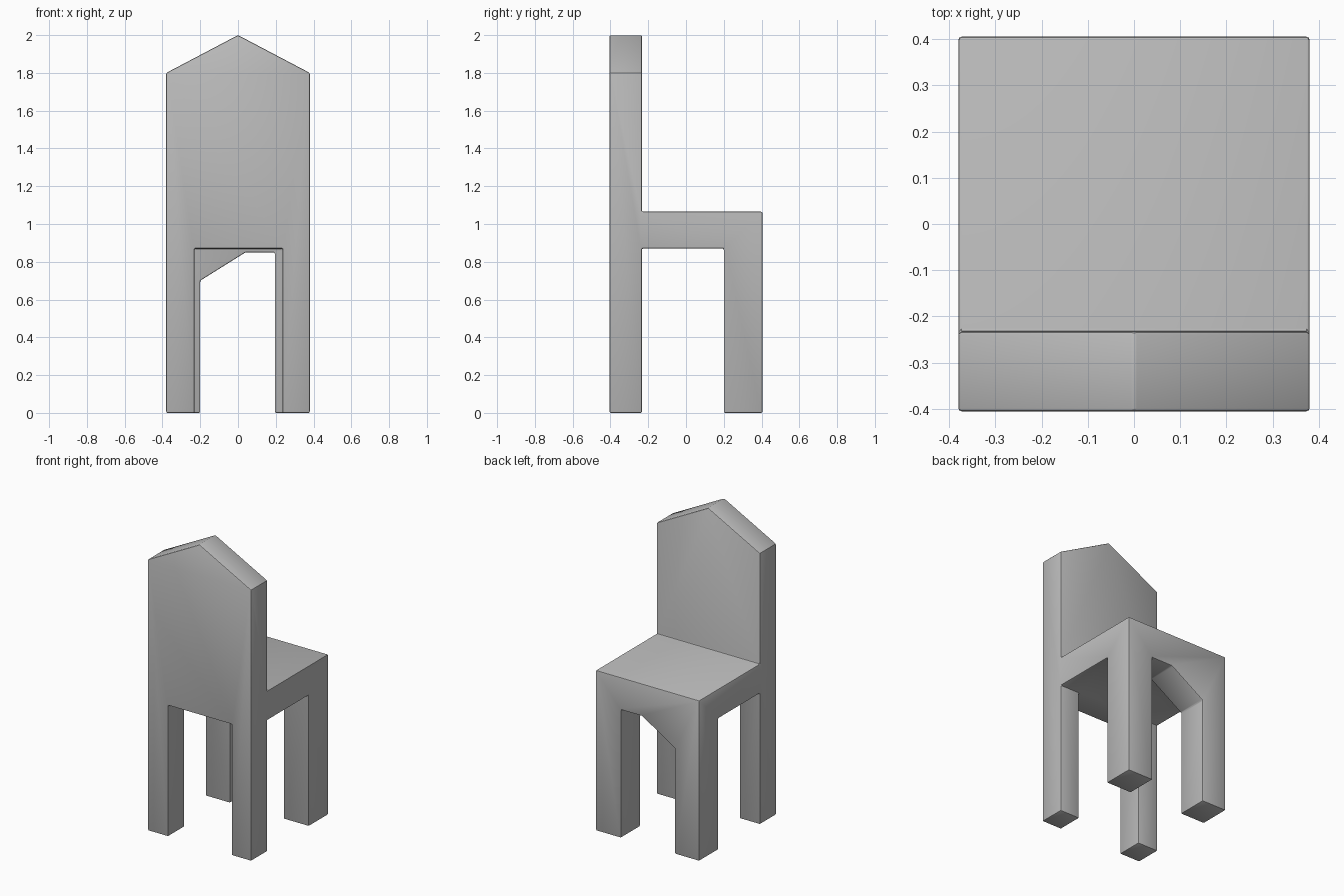
import bpy
import bmesh
import math

if "Cube" in bpy.data.objects:
    bpy.data.objects.remove(bpy.data.objects["Cube"], do_unlink=True)

GREY = (0.5, 0.5, 0.5, 1)
mat = bpy.data.materials.new("plain grey")
mat.use_nodes = True
mat.diffuse_color = GREY
mat.node_tree.nodes["Principled BSDF"].inputs["Base Color"].default_value = GREY

W = 0.38        # half width
D = 0.405       # half depth
SEAT = 1.065    # seat height
UNDER = 0.87    # underside of the seat


def panel(name, outline, y0, y1):
    """Extrude an x-z outline from y0 to y1."""
    bm = bmesh.new()
    face = bm.faces.new([bm.verts.new((x, y0, z)) for x, z in outline])
    ext = bmesh.ops.extrude_face_region(bm, geom=[face])
    verts = [v for v in ext["geom"] if isinstance(v, bmesh.types.BMVert)]
    bmesh.ops.translate(bm, verts=verts, vec=(0, y1 - y0, 0))
    bmesh.ops.recalc_face_normals(bm, faces=bm.faces)
    mesh = bpy.data.meshes.new(name)
    bm.to_mesh(mesh)
    bm.free()
    mesh.materials.append(mat)
    ob = bpy.data.objects.new(name, mesh)
    bpy.context.collection.objects.link(ob)
    return ob


# Tall backrest with pointed top and its two legs
chair = panel("chair_body", [
    (-W, 0), (-0.23, 0), (-0.23, UNDER), (0.235, UNDER), (0.235, 0), (W, 0),
    (W, 1.8), (0, 2), (-W, 1.8)], -D, -0.233)

# Opposite pair of legs under an apron, with a brace in one corner
legs = panel("leg_frame", [
    (-W, 0), (-0.2, 0), (-0.2, 0.7), (0.04, 0.85), (0.195, 0.85), (0.195, 0),
    (W, 0), (W, SEAT), (-W, SEAT)], 0.2, D)

# Thick seat joining the two frames
seat = panel("seat", [(-W, UNDER), (W, UNDER), (W, SEAT), (-W, SEAT)], -0.3, 0.3)

# Fuse the parts and soften the edges slightly
for part in (seat, legs):
    fuse = chair.modifiers.new("fuse " + part.name, 'BOOLEAN')
    fuse.operation = 'UNION'
    fuse.solver = 'EXACT'
    fuse.object = part
bpy.context.view_layer.objects.active = chair
chair.select_set(True)
for mod in list(chair.modifiers):
    bpy.ops.object.modifier_apply(modifier=mod.name)
for part in (seat, legs):
    bpy.data.objects.remove(part, do_unlink=True)

# Merge flat areas so the bevel only meets real edges
bm = bmesh.new()
bm.from_mesh(chair.data)
bmesh.ops.remove_doubles(bm, verts=bm.verts, dist=0.0005)
bmesh.ops.dissolve_limit(bm, angle_limit=math.radians(1), verts=bm.verts, edges=bm.edges)
bm.to_mesh(chair.data)
bm.free()

bevel = chair.modifiers.new("soft edges", 'BEVEL')
bevel.width = 0.007
bevel.segments = 2
bevel.limit_method = 'ANGLE'
bevel.angle_limit = math.radians(25)
bpy.ops.object.modifier_apply(modifier=bevel.name)
bpy.ops.object.shade_smooth_by_angle(angle=math.radians(30))
